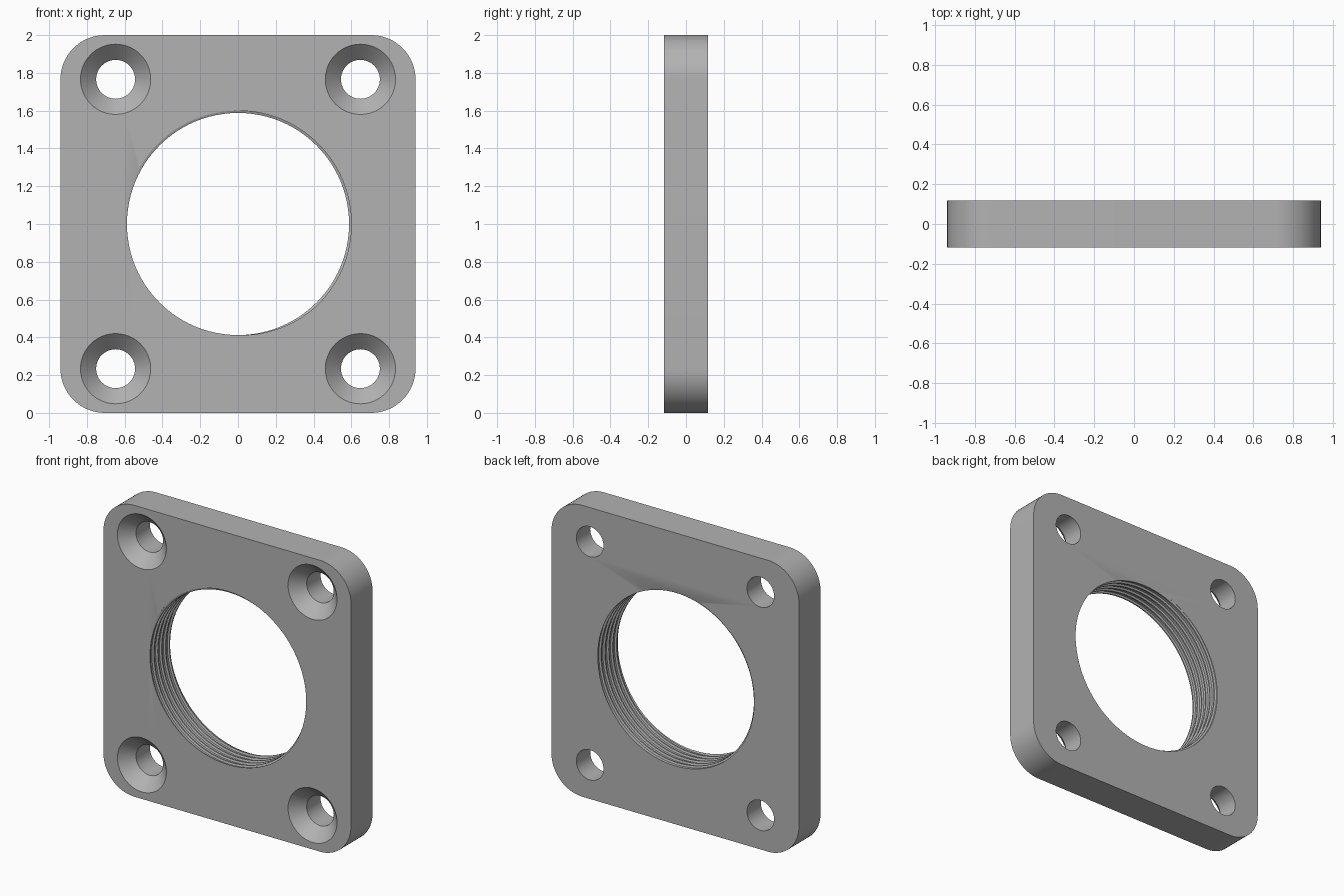
import bpy, bmesh
from math import sin, cos, pi, radians
from mathutils import Vector

if "Cube" in bpy.data.objects:
    bpy.data.objects.remove(bpy.data.objects["Cube"])

HALF_W, HALF_T, CORNER = 0.94, 0.117, 0.235
BOLT_X, BOLT_Z = 0.648, 0.766
ROOT_R, CREST_R, PITCH = 0.6, 0.588, 0.042

grey = bpy.data.materials.new("plain grey")
grey.use_nodes = True
colour = (0.45, 0.45, 0.45, 1)
grey.diffuse_color = colour
grey.node_tree.nodes["Principled BSDF"].inputs["Base Color"].default_value = colour


def make_object(name, bm):
    bmesh.ops.remove_doubles(bm, verts=bm.verts, dist=1e-6)
    bmesh.ops.recalc_face_normals(bm, faces=bm.faces)
    mesh = bpy.data.meshes.new(name)
    bm.to_mesh(mesh)
    bm.free()
    mesh.materials.append(grey)
    obj = bpy.data.objects.new(name, mesh)
    bpy.context.collection.objects.link(obj)
    return obj


def tube(name, rings):
    """Closed solid from equally long vertex rings."""
    bm = bmesh.new()
    loops = [[bm.verts.new(p) for p in ring] for ring in rings]
    n = len(loops[0])
    for a, b in zip(loops, loops[1:]):
        for j in range(n - 1):
            bm.faces.new((a[j], a[j + 1], b[j + 1], b[j]))
    for end in (loops[0], loops[-1]):
        bm.faces.new(end[:-1])
    return make_object(name, bm)


def polar(r, turn, y, cx=0, cz=1):
    # turn runs clockwise from the bottom, seen from the front
    a = 2 * pi * turn
    return Vector((cx - r * sin(a), y, cz - r * cos(a)))


# Plate with rounded corners
bm = bmesh.new()
bmesh.ops.create_cube(bm, size=2)
for v in bm.verts:
    v.co = Vector((v.co.x * HALF_W, v.co.y * HALF_T, v.co.z + 1))
corners = [e for e in bm.edges if abs(e.verts[0].co.y - e.verts[1].co.y) > 0.1]
bmesh.ops.bevel(bm, geom=corners, offset=CORNER, segments=16, profile=0.5,
                affect='EDGES')
plate = make_object("flange_plate", bm)

# Countersunk bolt hole cutters
cutters = []
SINK = [(-HALF_T - 0.02, 0.206), (-HALF_T + 0.083, 0.103), (HALF_T + 0.02, 0.103)]
for sx in (-1, 1):
    for sz in (-1, 1):
        rings = [[polar(r, j / 48, y, sx * BOLT_X, 1 + sz * BOLT_Z)
                  for j in range(49)] for y, r in SINK]
        cutters.append(tube("bolt_hole_cutter", rings))

# Threaded bore cutter: helical ridges trimmed flat at both ends
KINKS = [(0, ROOT_R), (0.55, ROOT_R), (0.67, CREST_R), (0.88, CREST_R), (1, ROOT_R)]


def thread_radius(phase):
    s = phase % 1
    for (s0, r0), (s1, r1) in zip(KINKS, KINKS[1:]):
        if s <= s1:
            return r0 + (r1 - r0) * (s - s0) / (s1 - s0)


END = HALF_T + 0.02
start = -HALF_T - 0.88 * PITCH
rings = []
for k in range(-3, 9):
    for s, _ in KINKS[:-1]:
        ring = []
        for j in range(97):
            turn = j / 96
            y = start + PITCH * (k + s + turn)
            trimmed = max(-END, min(END, y))
            phase = (trimmed - start) / PITCH - turn
            r = thread_radius(s if trimmed == y else phase)
            ring.append(polar(r, turn, trimmed))
        rings.append(ring)
cutters.append(tube("threaded_bore_cutter", rings))

# Cut the holes and drop the cutters
bpy.context.view_layer.objects.active = plate
for cutter in cutters:
    cutter.hide_render = True
    mod = plate.modifiers.new("cut", 'BOOLEAN')
    mod.operation, mod.solver, mod.object = 'DIFFERENCE', 'EXACT', cutter
    bpy.ops.object.modifier_apply(modifier=mod.name)
    bpy.data.objects.remove(cutter)

for obj in bpy.context.selected_objects:
    obj.select_set(False)
plate.select_set(True)
bpy.ops.object.shade_smooth_by_angle(angle=radians(25))
